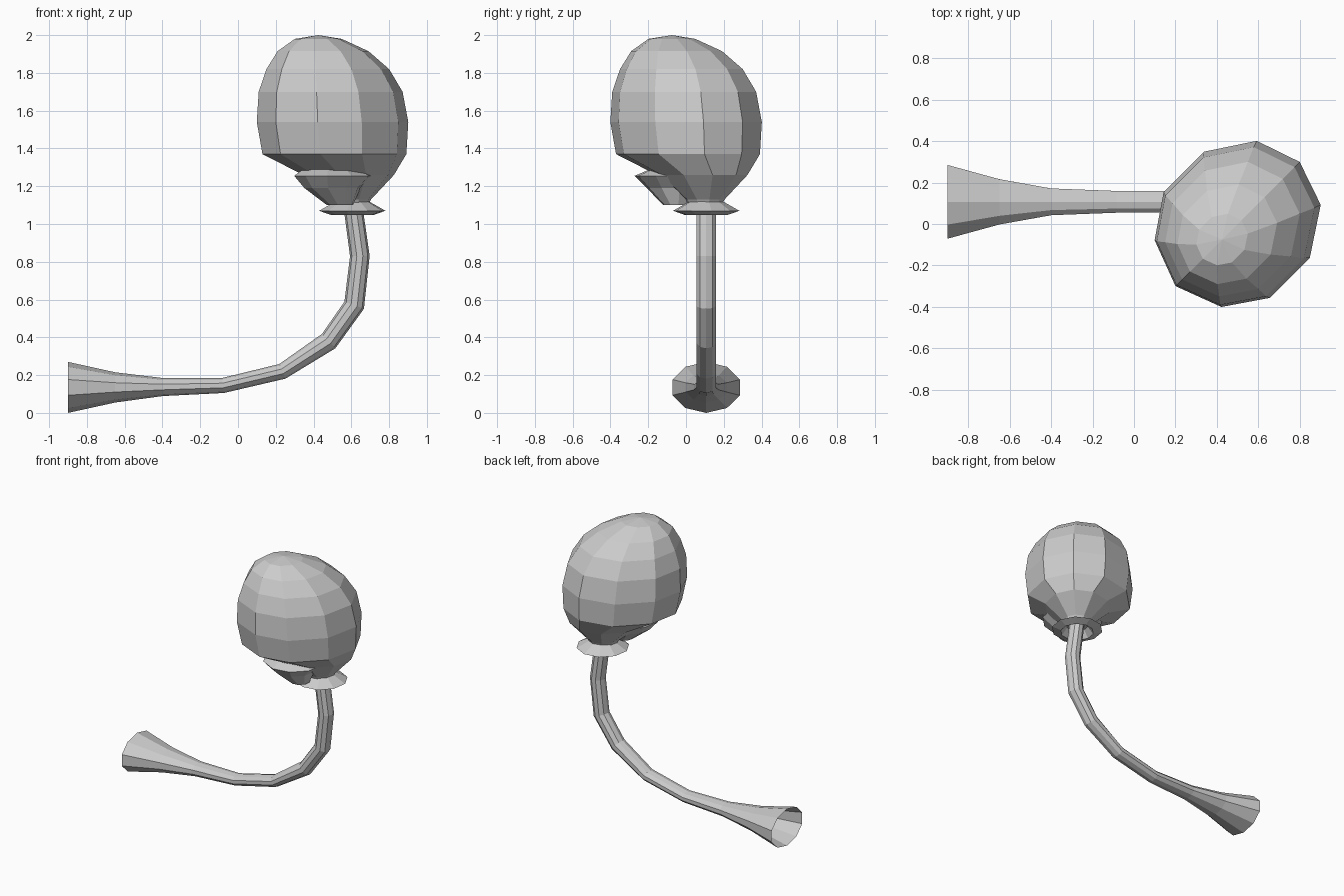
import bpy, bmesh
from math import cos, sin, pi, radians
from mathutils import Vector

if "Cube" in bpy.data.objects:
    bpy.data.objects.remove(bpy.data.objects["Cube"])


def loft(name, rings, cap_start=False, cap_end=False):
    """Skin a list of equal-length point rings into one flat-shaded object."""
    bm = bmesh.new()
    vs = [[bm.verts.new(p) for p in ring] for ring in rings]
    n = len(vs[0])
    for a, b in zip(vs, vs[1:]):
        for i in range(n):
            j = (i + 1) % n
            bm.faces.new((a[i], a[j], b[j], b[i]))
    if cap_start:
        bm.faces.new(vs[0][::-1])
    if cap_end:
        c = sum((v.co for v in vs[-1]), Vector()) / n
        tip = bm.verts.new(c + Vector((0, 0, cap_end)))
        for i in range(n):
            bm.faces.new((vs[-1][i], vs[-1][(i + 1) % n], tip))
    bmesh.ops.recalc_face_normals(bm, faces=bm.faces)
    me = bpy.data.meshes.new(name)
    bm.to_mesh(me)
    bm.free()
    ob = bpy.data.objects.new(name, me)
    bpy.context.collection.objects.link(ob)
    return ob


def circle(x, y, z, r, n, start=0.0):
    return [(x + r * cos(start + 2 * pi * i / n),
             y + r * sin(start + 2 * pi * i / n), z) for i in range(n)]


# Head: ten-sided bulb, symmetric about the diagonal and leaning forward
half = [(0, .424), (32, .412), (70, .385), (111.5, .389), (146, .408), (180, .424)]
outline = half + [(-a, r) for a, r in half[4:0:-1]]


def head_ring(z, cx, s):
    return [(cx + s * r * cos(radians(45 + a)),
             cx - .5 + s * r * sin(radians(45 + a)), z) for a, r in outline]


head_rows = [(1.10, .60, .22), (1.13, .60, .26), (1.26, .585, .60), (1.37, .51, .95),
             (1.54, .50, 1.0), (1.70, .49, .95), (1.82, .475, .81),
             (1.915, .45, .60), (1.98, .425, .31)]
loft("head", [head_ring(*r) for r in head_rows], cap_start=True, cap_end=.02)

# Lower lip: small bowl under the front of the head
lip_rows = [(.54, -.05, 1.10, .07), (.50, -.06, 1.19, .15),
            (.505, -.065, 1.255, .21), (.50, -.03, 1.295, .15)]
loft("lower_lip", [circle(*r, 10, radians(9)) for r in lip_rows],
     cap_start=True, cap_end=-.03)

# Collar leaf ring around the neck, hollow underneath
collar_rows = [(1.125, .08), (1.07, .178), (1.048, .115), (1.10, .075)]
loft("collar", [circle(.605, .107, z, r, 10, radians(9)) for z, r in collar_rows])

# Stem: curved tube that flares into an open oval end (x, z, in-plane r, y r)
path = [(.605, 1.12, .05, .055), (.645, .83, .052, .055), (.615, .57, .055, .055),
        (.48, .38, .052, .055), (.235, .22, .042, .055), (-.08, .145, .04, .055),
        (-.40, .137, .048, .068), (-.65, .135, .08, .115), (-.90, .135, .135, .187)]
stem_rings = []
for k, (x, z, rn, ry) in enumerate(path):
    a, b = path[max(k - 1, 0)], path[min(k + 1, len(path) - 1)]
    t = Vector((b[0] - a[0], 0, b[1] - a[1])).normalized()
    nrm = Vector((-t.z, 0, t.x))
    stem_rings.append([Vector((x, .107, z)) + nrm * (rn * cos(2 * pi * i / 10))
                       + Vector((0, ry * sin(2 * pi * i / 10), 0)) for i in range(10)])
loft("stem", stem_rings)
